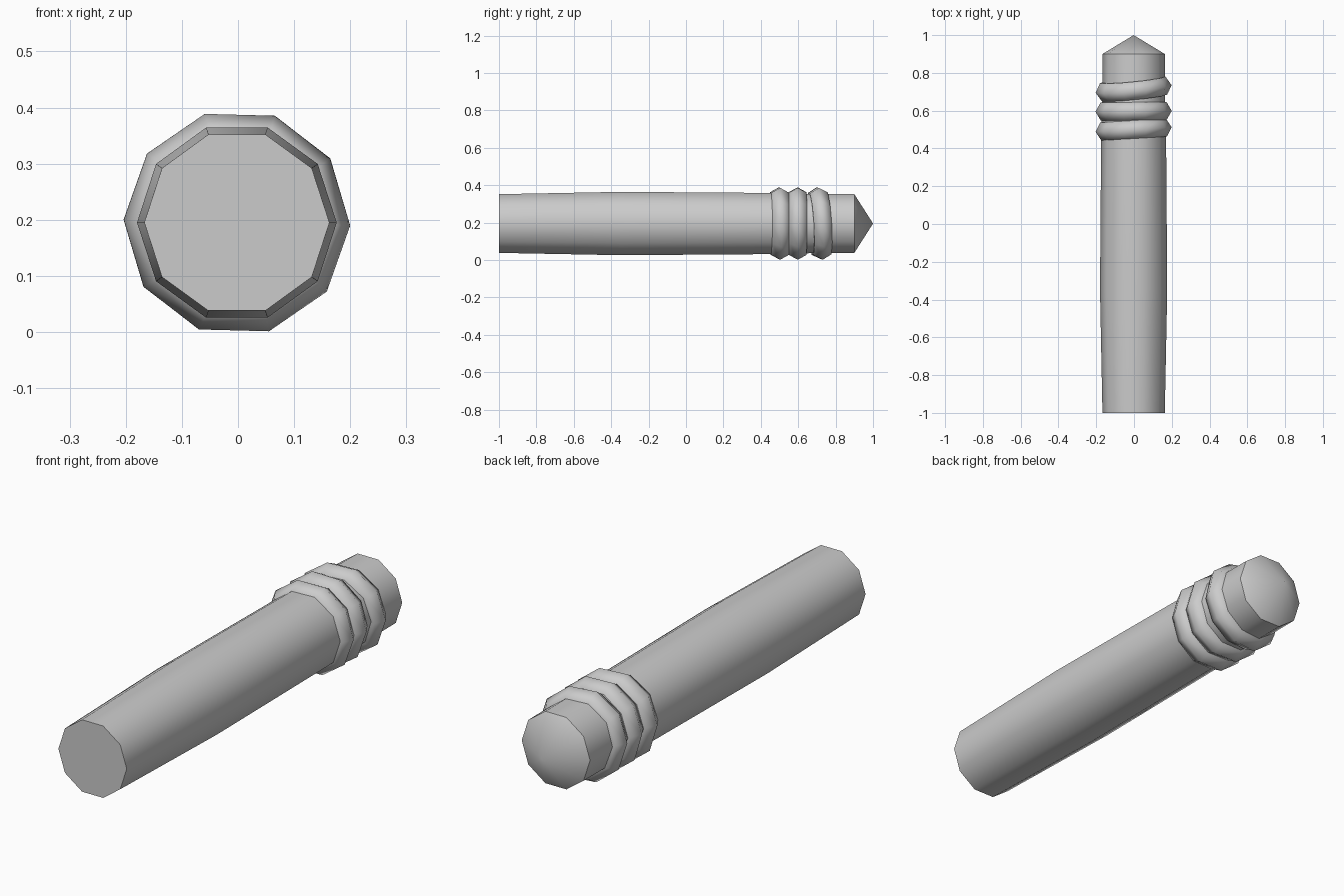
import bpy, bmesh
from math import cos, sin, tau, pi, radians

cube = bpy.data.objects.get("Cube")
if cube:
    bpy.data.objects.remove(cube, do_unlink=True)

SIDES = 10
CX, CZ = -0.002, 0.195

# One plain grey for everything
grey = bpy.data.materials.new("plain grey")
grey.use_nodes = True
grey.diffuse_color = (0.6, 0.6, 0.6, 1)
grey.node_tree.nodes["Principled BSDF"].inputs["Base Color"].default_value = (0.6, 0.6, 0.6, 1)


def lathe_along_y(name, profile, tip_y):
    """Decagonal shaft from (y, radius) stations, capped flat in front and pointed at the back."""
    bm = bmesh.new()
    rings = [[bm.verts.new((CX + r * cos(tau * i / SIDES), y, CZ + r * sin(tau * i / SIDES)))
              for i in range(SIDES)] for y, r in profile]
    tip = bm.verts.new((CX, tip_y, CZ))
    bm.faces.new(rings[0])
    for i in range(SIDES):
        j = (i + 1) % SIDES
        for a, b in zip(rings, rings[1:]):
            bm.faces.new((a[i], a[j], b[j], b[i]))
        bm.faces.new((rings[-1][i], rings[-1][j], tip))
    bmesh.ops.recalc_face_normals(bm, faces=bm.faces)
    mesh = bpy.data.meshes.new(name)
    bm.to_mesh(mesh)
    bm.free()
    obj = bpy.data.objects.new(name, mesh)
    bpy.context.collection.objects.link(obj)
    obj.data.materials.append(grey)
    return obj


# Slightly swollen shaft with a pointed back end
shaft = lathe_along_y("shaft", [(-1, 0.165), (-0.35, 0.178), (0.45, 0.172),
                                (0.7, 0.166), (0.9, 0.165)], 1.0)
bpy.ops.object.select_all(action='DESELECT')
shaft.select_set(True)
bpy.context.view_layer.objects.active = shaft
bpy.ops.object.shade_smooth_by_angle(angle=radians(45))

# Three wrapped bands, each tilted a little differently: y, tilt about x, tilt about z
bands = [("front_band", 0.5, 0.0, 0.06),
         ("middle_band", 0.597, 0.0, 0.01),
         ("back_band", 0.715, 0.06, 0.1)]
for name, y, tilt_x, tilt_z in bands:
    bpy.ops.mesh.primitive_torus_add(
        major_segments=SIDES, minor_segments=6, major_radius=0.147, minor_radius=0.055,
        location=(CX, y, CZ), rotation=(pi / 2 + tilt_x, radians(1.5), tilt_z))
    band = bpy.context.object
    band.name = name
    band.data.materials.append(grey)
    bpy.ops.object.shade_smooth()
